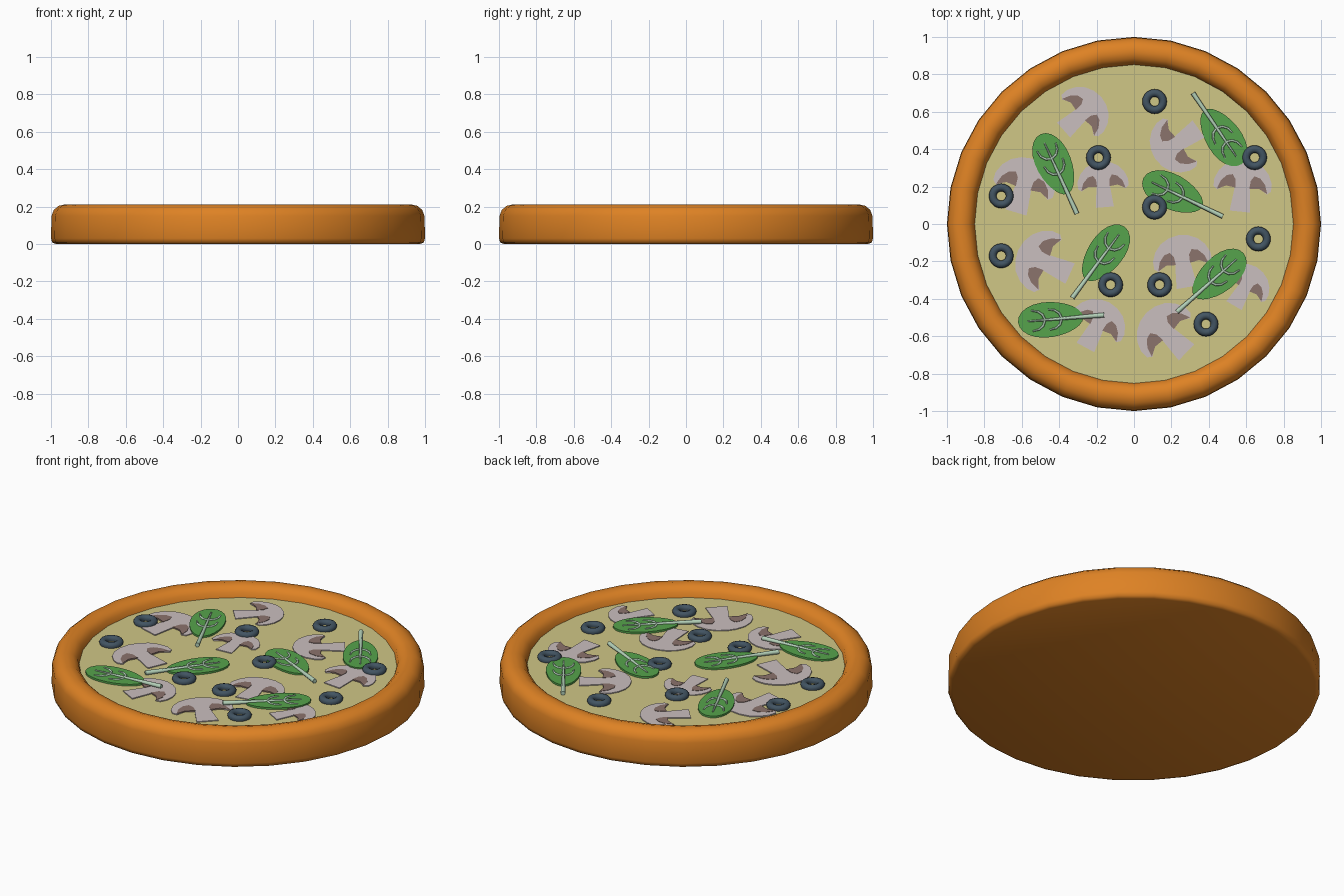
import bpy, bmesh, math
from mathutils import Vector

if "Cube" in bpy.data.objects:
    bpy.data.objects.remove(bpy.data.objects["Cube"])


def material(name, rgb):
    m = bpy.data.materials.new(name)
    lin = [(c / 255 / 12.92) if c < 11 else ((c / 255 + 0.055) / 1.055) ** 2.4 for c in rgb]
    m.diffuse_color = (*lin, 1)
    m.use_nodes = True
    m.node_tree.nodes["Principled BSDF"].inputs["Base Color"].default_value = m.diffuse_color
    return m


CRUST = material("baked crust", (222, 130, 36))
CHEESE = material("cheese", (208, 199, 134))
CAP = material("mushroom flesh", (202, 191, 191))
GILL = material("mushroom gills", (139, 115, 108))
LEAF = material("leaf green", (86, 164, 76))
VEIN = material("leaf vein", (180, 209, 185))
OLIVE = material("olive", (66, 84, 98))


def mesh_object(name, bm, mat, smooth=False):
    bmesh.ops.recalc_face_normals(bm, faces=bm.faces)
    me = bpy.data.meshes.new(name)
    bm.to_mesh(me)
    bm.free()
    me.materials.append(mat)
    ob = bpy.data.objects.new(name, me)
    bpy.context.collection.objects.link(ob)
    if smooth:
        bpy.ops.object.select_all(action='DESELECT')
        ob.select_set(True)
        bpy.context.view_layer.objects.active = ob
        bpy.ops.object.shade_smooth_by_angle(angle=math.radians(50))
    return ob


def lathe(bm, profile, sides, centre=(0, 0), closed=False, cap=False):
    rings = [[bm.verts.new((centre[0] + r * math.cos(2 * math.pi * i / sides),
                            centre[1] + r * math.sin(2 * math.pi * i / sides), z))
              for i in range(sides)] for r, z in profile]
    for a, b in zip(rings, rings[1:] + (rings[:1] if closed else [])):
        for i in range(sides):
            j = (i + 1) % sides
            bm.faces.new((a[i], a[j], b[j], b[i]))
    if cap:
        bm.faces.new(rings[0])


def plate(bm, outline, z0, z1):
    low = [bm.verts.new((p[0], p[1], z0)) for p in outline]
    top = [bm.verts.new((p[0], p[1], z1)) for p in outline]
    bm.faces.new(low)
    bm.faces.new(top)
    for i in range(len(low)):
        j = (i + 1) % len(low)
        bm.faces.new((low[i], low[j], top[j], top[i]))


def frame(start, end):
    """Map (across, along) onto the line from start to end, plus its length."""
    a, b = Vector(start), Vector(end)
    d = (b - a).normalized()
    n = Vector((-d.y, d.x))
    return (lambda u, v: a + n * u + d * v), (b - a).length


# Crust: 32-sided rounded rim with a flat underside
bm = bmesh.new()
lathe(bm, [(0.975, 0), (0.993, 0.008), (1.0, 0.03), (0.997, 0.15), (0.985, 0.182),
           (0.958, 0.204), (0.92, 0.212), (0.885, 0.202), (0.86, 0.178),
           (0.85, 0.14)], 32, cap=True)
mesh_object("crust", bm, CRUST, smooth=True)

# Cheese disc
bm = bmesh.new()
lathe(bm, [(0.852, 0.15), (0.852, 0.14)], 32, cap=True)
mesh_object("cheese", bm, CHEESE)

# Mushroom slices: (stalk end, cap top)
MUSHROOMS = [((-0.385, 0.495), (-0.175, 0.68)), ((0.355, 0.515), (0.115, 0.345)),
             ((-0.635, 0.05), (-0.545, 0.35)), ((-0.155, 0.08), (-0.175, 0.335)),
             ((0.565, 0.055), (0.595, 0.345)), ((-0.33, -0.27), (-0.62, -0.14)),
             ((0.285, -0.35), (0.235, -0.06)), ((0.53, -0.445), (0.655, -0.23)),
             ((-0.265, -0.67), (-0.13, -0.42)), ((0.29, -0.695), (0.065, -0.475))]
HALF = [(0.19, 0.04), (0.14, 0.48), (0.3, 0.5), (0.46, 0.4), (0.53, 0.46), (0.53, 0.6),
        (0.46, 0.76), (0.34, 0.89), (0.18, 0.97)]
GILL_SHAPE = [(0.13, 0.47), (0.14, 0.62), (0.2, 0.71), (0.31, 0.68), (0.41, 0.57),
              (0.465, 0.41), (0.3, 0.49)]
slices, gills = bmesh.new(), bmesh.new()
for k, (stalk, top) in enumerate(MUSHROOMS):
    at, size = frame(stalk, top)
    lift = 0.0004 * (k % 3)
    outline = HALF + [(0, 1)] + [(-u, v) for u, v in reversed(HALF)]
    plate(slices, [at(u * size, v * size) for u, v in outline], 0.149, 0.155 + lift)
    for s in (1, -1):
        plate(gills, [at(s * u * size, v * size) for u, v in GILL_SHAPE], 0.1495, 0.157 + lift)
mesh_object("mushroom_slices", slices, CAP)
mesh_object("mushroom_gills", gills, GILL)

# Leaves: (tip, stem end)
LEAVES = [((0.575, 0.32), (0.315, 0.70)), ((-0.50, 0.48), (-0.305, 0.055)),
          ((0.05, 0.245), (0.475, 0.04)), ((-0.05, -0.015), (-0.33, -0.395)),
          ((0.585, -0.155), (0.23, -0.47)), ((-0.62, -0.525), (-0.16, -0.487))]
blades = bmesh.new()
veins = bpy.data.curves.new("leaf_veins", 'CURVE')
veins.dimensions = '3D'
veins.bevel_depth = 0.013
veins.bevel_resolution = 1
veins.use_fill_caps = True


def vein(points, radii, z):
    sp = veins.splines.new('POLY')
    sp.points.add(len(points) - 1)
    for p, q, r in zip(sp.points, points, radii):
        p.co = (q[0], q[1], z, 1)
        p.radius = r


for tip, stem in LEAVES:
    at, size = frame(tip, stem)
    outline = []
    for i in range(24):
        a = 2 * math.pi * i / 24
        outline.append(at(0.094 * math.sin(a) * (1 + 0.12 * math.cos(a)),
                          0.175 * (1 - math.cos(a))))
    plate(blades, outline, 0.152, 0.163)
    vein([at(0, 0.05), at(0, 0.2), at(0, size)], (0.3, 0.6, 1), 0.164)
    for root in (0.145, 0.235):
        for s in (1, -1):
            vein([at(0, root), at(s * 0.03, root - 0.012), at(s * 0.048, root - 0.035),
                  at(s * 0.055, root - 0.07)], (0.5, 0.5, 0.45, 0.3), 0.163)
mesh_object("leaf_blades", blades, LEAF)
veins.materials.append(VEIN)
bpy.context.collection.objects.link(bpy.data.objects.new("leaf_veins", veins))

# Olive rings
OLIVES = [(0.11, 0.655), (-0.19, 0.355), (0.645, 0.355), (-0.71, 0.15), (0.11, 0.09),
          (0.665, -0.08), (-0.71, -0.17), (-0.125, -0.325), (0.137, -0.325), (0.385, -0.535)]
RING = [(0.062, 0.148), (0.066, 0.162), (0.058, 0.174), (0.046, 0.178),
        (0.033, 0.174), (0.025, 0.162), (0.028, 0.148)]
bm = bmesh.new()
for c in OLIVES:
    lathe(bm, RING, 20, c, closed=True)
mesh_object("olive_rings", bm, OLIVE, smooth=True)
